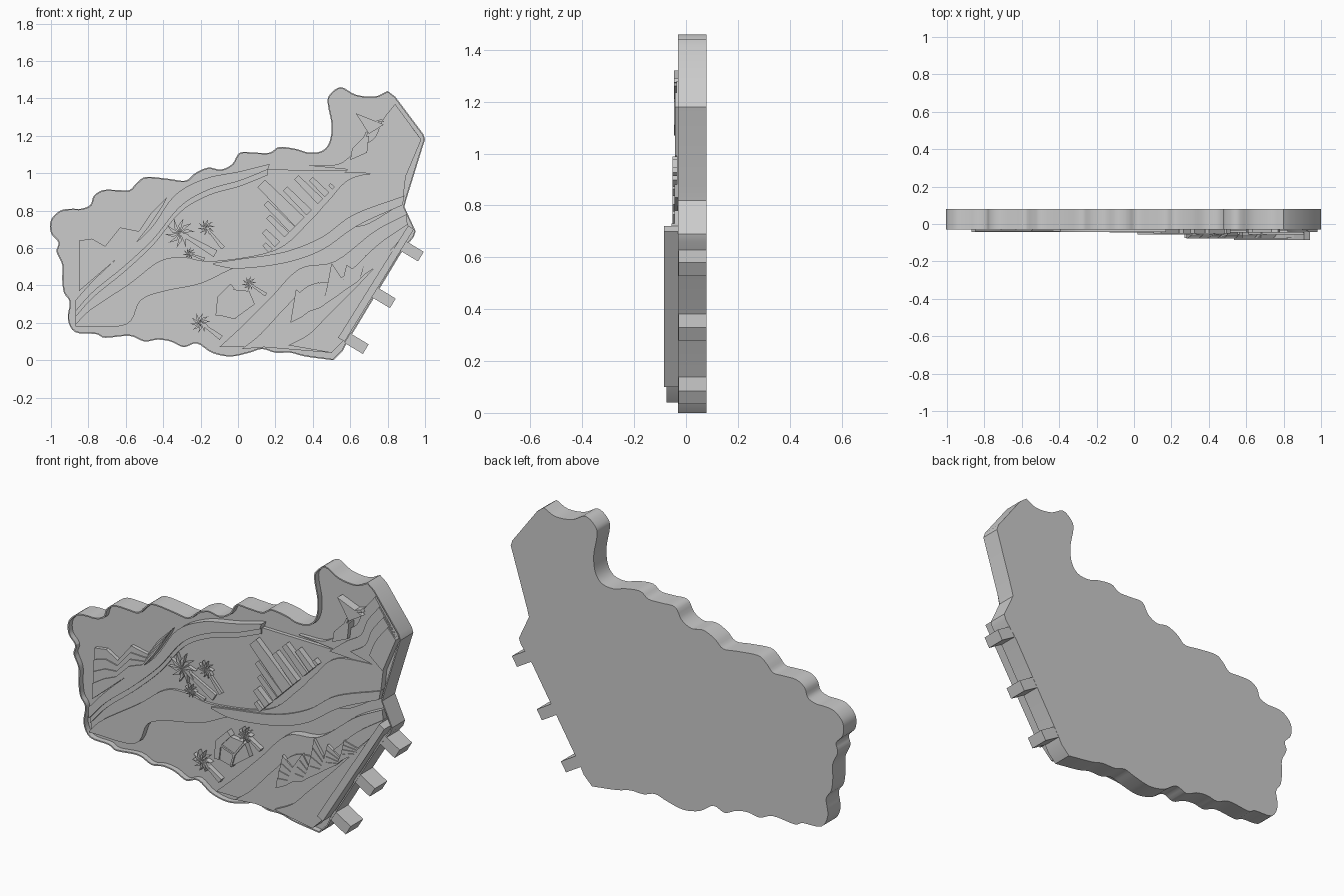
import bpy, bmesh, math
from mathutils import Vector

if "Cube" in bpy.data.objects:
    bpy.data.objects.remove(bpy.data.objects["Cube"])

# All 2D points are (x, z) in hundredths of a unit, as seen from the front.


def smooth(pts, n=5):
    """Catmull-Rom curve through the points."""
    p = [Vector(q) for q in pts]
    p = [2 * p[0] - p[1]] + p + [2 * p[-1] - p[-2]]
    out = []
    for i in range(1, len(p) - 2):
        a, b, c, d = p[i - 1:i + 3]
        for k in range(n):
            t = k / n
            out.append(0.5 * (2 * b + (c - a) * t + (2 * a - 5 * b + 4 * c - d) * t * t
                              + (3 * b - a - 3 * c + d) * t ** 3))
    return out + [p[-2]]


def slab(name, shapes, front, back=0.01, recess=None):
    """Prism(s) from front-view outlines; optional recessed front face with thin rim."""
    bm = bmesh.new()
    for pts in shapes:
        face = bm.faces.new([bm.verts.new((q[0] / 100, back, q[1] / 100)) for q in pts])
        ext = bmesh.ops.extrude_face_region(bm, geom=[face], use_keep_orig=True)["geom"]
        vs = [g for g in ext if isinstance(g, bmesh.types.BMVert)]
        top = [g for g in ext if isinstance(g, bmesh.types.BMFace)][0]
        bmesh.ops.translate(bm, verts=vs, vec=(0, front - back, 0))
        if recess is not None:
            bmesh.ops.recalc_face_normals(bm, faces=bm.faces)
            bmesh.ops.inset_region(bm, faces=[top], thickness=0.007)
            for v in top.verts:
                v.co.y = front
            ring = bmesh.ops.extrude_discrete_faces(bm, faces=[top])["faces"][0]
            for v in ring.verts:
                v.co.y = recess
    bmesh.ops.recalc_face_normals(bm, faces=bm.faces)
    me = bpy.data.meshes.new(name)
    bm.to_mesh(me)
    bm.free()
    ob = bpy.data.objects.new(name, me)
    bpy.context.collection.objects.link(ob)
    return ob


def band(name, upper, lower, front):
    slab(name, [smooth(upper) + smooth(lower)[::-1]], front)


def strip(a, b, w0, w1=None):
    """Straight tapered strip from a to b."""
    a, b = Vector(a), Vector(b)
    d = (b - a).normalized()
    n = Vector((-d.y, d.x))
    w1 = w0 if w1 is None else w1
    return [a + n * w0 / 2, b + n * w1 / 2, b - n * w1 / 2, a - n * w0 / 2]


# Main plate with wavy edge, shallow recess and thin rim
straight = [(56, 5), (58, 9), (87, 57), (94, 66), (95, 69), (89, 82), (90, 86),
            (99, 115), (100, 118), (99, 121), (84, 141)]
top_edge = [(80, 144), (73, 141), (63, 142), (55, 146), (49, 142), (48, 137), (50, 126),
            (49, 117), (45, 112), (38, 111), (31, 113), (22, 114), (17, 111), (9, 111),
            (1, 111), (-3, 105), (-9, 102), (-16, 103), (-23, 100), (-28, 96), (-37, 97),
            (-49, 98), (-54, 95), (-58, 91), (-64, 91), (-72, 91), (-77, 88), (-79, 83),
            (-84, 81), (-89, 81)]
left_edge = [(-95, 80), (-100, 75), (-100, 68), (-96, 63), (-97, 58), (-94, 51), (-94, 43),
             (-93, 36), (-90, 31), (-91, 22), (-87, 15)]
bottom_edge = [(-76, 14), (-71, 12), (-58, 13), (-50, 10), (-43, 11), (-36, 10), (-29, 7),
               (-22, 9), (-14, 4), (-4, 2), (6, 4), (13, 6), (20, 4), (28, 4), (36, 2), (51, 0)]
slab("plate", [straight + smooth(top_edge + left_edge + bottom_edge, 4)], -0.03, 0.08, 0.0)

# Three tabs on the slanted edge
out = Vector((0.857, -0.515))
for i, c in enumerate([(93.5, 58), (78.5, 33), (64, 8.5)]):
    slab(f"tab_{i + 1}", [strip(Vector(c) - out * 6.5, Vector(c) + out * 5, 6)], -0.028, 0.079)

# Upper left wave and the valley below it
wave_top = [(17, 105), (1, 101), (-18, 97), (-34, 88), (-47, 70), (-63, 56), (-77, 43), (-87, 32)]
wave_low = [(16, 102), (1, 96), (-16, 91), (-31, 82), (-45, 65), (-61, 50), (-77, 37), (-87, 26)]
river_top = [(90, 101), (62, 98), (48, 85), (38, 74), (20, 59), (-13, 53), (-29, 55),
             (-42, 53), (-58, 41), (-79, 27), (-87, 19)]
river_low = [(88, 84), (70, 73), (58, 70), (40, 60), (20, 53), (0, 50), (-20, 41),
             (-39, 37), (-52, 32), (-60, 19), (-87, 18)]
band("upper_wave", wave_top, wave_low, -0.042)
band("upper_wave_step", wave_low, [(x, z - 3) for x, z in wave_low], -0.03)
band("valley", wave_low, river_top, -0.02)

# Main river with raised crest
band("river", river_top, river_low, -0.034)
band("river_crest", [(89, 88), (62, 78), (45, 66), (25, 58), (0, 54), (-13, 52)],
     [(88, 83), (64, 72), (45, 59), (25, 52), (0, 49), (-13, 51)], -0.045)

# Stepped lower right terraces
t1 = smooth([(90, 78), (73, 69), (52, 53), (33, 49), (17, 33), (3, 19), (-10, 7)])
t2 = smooth([(91, 73), (75, 62), (55, 44), (38, 40), (25, 28), (12, 14), (2, 6)])
slab("terrace_low", [t1 + [(14, 7), (50, 4), (56, 10), (91, 69)]], -0.045)
slab("terrace_mid", [t2 + [(14, 7), (50, 4), (56, 10), (91, 69)]], -0.055)
slab("terrace_high", [smooth([(88, 66), (64, 40), (48, 24), (38, 14), (27, 8)]) +
                      [(50, 4), (56, 10)]], -0.075)
slab("edge_bar", [[(57, 10), (94, 70), (91, 72), (53.5, 12)]], -0.085)

# Stepped waves in the upper right corner
shore = [(38, 104), (54, 105), (64, 113), (73, 119), (77, 128), (84, 137)]
for k in range(4):
    line = [(x + 3 * k, z - 4.5 * k) for x, z in shore[k:]]
    slab(f"shore_wave_{k + 1}", [smooth(line) + [(98, 118), (90, 99)]], -0.022 - 0.007 * k)

# Sailing boat
slab("boat", [[(60, 107), (69, 111), (70, 120), (67, 119), (61, 113)],
              [(63, 132), (70, 121), (78, 126)],
              [(71, 127), (78, 127.5), (77, 129)],
              strip((64, 111), (69, 122), 1.2)], -0.046)


# Mountain ranges: each layer steps from the crest towards the foot
def mountains(name, crest, foot, start, step):
    for k in range(4):
        line = [Vector(c).lerp(Vector(f), 0.23 * k) for c, f in zip(crest, foot)]
        slab(f"{name}_layer_{k + 1}", [line + foot[::-1]], start - step * k)


mountains("left_mountains",
          [(-85, 64), (-78, 65), (-71, 61), (-63, 71), (-53, 69), (-47, 78), (-38, 87)],
          [(-85, 37), (-78, 43), (-71, 49), (-63, 56), (-56, 61), (-48, 71), (-40, 83)],
          -0.02, 0.007)
mountains("right_mountains",
          [(31, 38), (37, 33), (43, 42), (47, 36), (50, 52), (56, 43), (58, 51), (66, 46),
           (68, 56), (76, 54), (84, 62)],
          [(28, 20), (34, 23), (38, 26), (44, 28), (48, 31), (54, 35), (58, 38), (64, 42),
           (68, 46), (74, 50), (83, 59)], -0.062, 0.005)

# City towers: (position along base line, height, width)
towers = [(0.5, 5, 3), (4, 10, 4), (9, 14, 3.5), (12, 20, 4), (16, 29, 7), (21, 18, 4),
          (27, 18, 4), (30.5, 12, 3.5), (34, 3, 2)]
slab("city_towers", [strip((17 + s, 58 + s), (17 + s - h * 0.707, 58 + s + h * 0.707), w, w * 0.8)
                     for s, h, w in towers], -0.052)


# Palm trees: radiating leaves and a tapered trunk
def palm(name, c, r, base, front):
    c = Vector(c)
    leaves = []
    for i in range(10):
        a = math.tau * i / 10 + 0.2
        d, n = Vector((math.cos(a), math.sin(a))), Vector((-math.sin(a), math.cos(a)))
        leaves.append([c, c + d * r * 0.5 + n * r * 0.17, c + d * r - n * r * 0.12,
                       c + d * r * 0.5 - n * r * 0.05])
    slab(name + "_leaves", leaves, front)
    slab(name + "_trunk", [strip(c, base, r * 0.2, r * 0.5)], front + 0.004)


palm("palm_1", (-31, 68), 8, (-12, 57), -0.04)
palm("palm_2", (-17, 71), 4.5, (-8, 60), -0.04)
palm("palm_3", (-26, 57), 3.5, (-18, 54), -0.04)
palm("palm_4", (-20, 20), 5.5, (-9, 12), -0.03)
palm("palm_5", (6, 41), 4, (15, 35), -0.03)

# House with roof and wing
slab("house_walls", [[(-10, 24), (-9, 32), (-4, 38), (6, 37), (9, 30), (-2, 22)]], -0.028)
slab("house_roof", [[(-12, 24), (-11, 34), (-4, 41), (-2, 38.5), (-8, 32), (-9, 24)],
                    strip((-8, 32), (0, 29), 1), strip((0, 29), (-2, 22), 1),
                    strip((0, 29), (6, 37), 1)], -0.036)

# Smooth curved sides, keep edges sharp
for ob in bpy.context.collection.objects:
    ob.select_set(True)
    bpy.context.view_layer.objects.active = ob
bpy.ops.object.shade_smooth_by_angle(angle=math.radians(30))
